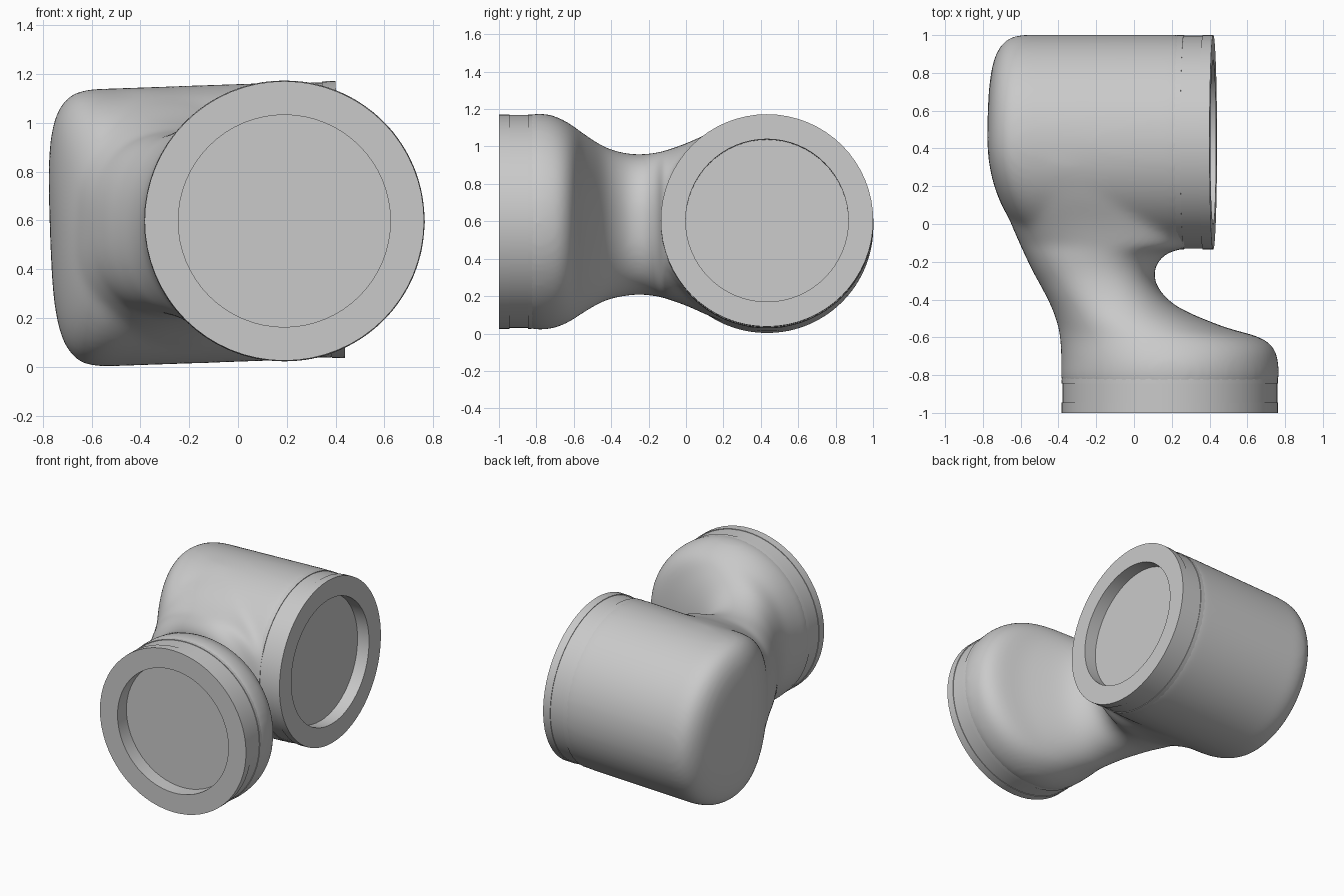
import bpy, bmesh, math
from mathutils import Matrix, Vector

cube = bpy.data.objects.get("Cube")
if cube:
    bpy.data.objects.remove(cube)

grey = bpy.data.materials.new("light_grey")
grey.use_nodes = True
grey.diffuse_color = (0.59, 0.59, 0.59, 1)
grey.node_tree.nodes["Principled BSDF"].inputs["Base Color"].default_value = (0.59, 0.59, 0.59, 1)

SEGMENTS = 64
TURN = [2 * math.pi * i / SEGMENTS for i in range(SEGMENTS)]


def skin(bm, rings):
    """Join rings of points into a closed tube."""
    loops = [[bm.verts.new(p) for p in ring] for ring in rings]
    for a, b in zip(loops, loops[1:]):
        for i in range(SEGMENTS):
            j = (i + 1) % SEGMENTS
            bm.faces.new((a[i], a[j], b[j], b[i]))
    bm.faces.new(loops[0][::-1])
    bm.faces.new(loops[-1])


def lathe(bm, profile, matrix):
    """Turn (distance, radius) points about the local x axis."""
    skin(bm, [[matrix @ Vector((d, r * math.cos(t), r * math.sin(t))) for t in TURN]
              for d, r in profile])


def smooth_path(points, steps):
    """Catmull-Rom interpolation through tuples of numbers."""
    pts = [points[0]] + points + [points[-1]]
    out = []
    for a, b, c, d in zip(pts, pts[1:], pts[2:], pts[3:]):
        for k in range(steps):
            t = k / steps
            out.append([0.5 * (2 * q + (r - p) * t + (2 * p - 5 * q + 4 * r - s) * t * t
                               + (3 * q - p - 3 * r + s) * t ** 3)
                        for p, q, r, s in zip(a, b, c, d)])
    return out + [list(points[-1])]


def finish(bm, name):
    bmesh.ops.recalc_face_normals(bm, faces=bm.faces)
    mesh = bpy.data.meshes.new(name)
    bm.to_mesh(mesh)
    bm.free()
    obj = bpy.data.objects.new(name, mesh)
    bpy.context.collection.objects.link(obj)
    mesh.materials.append(grey)
    return obj


# The side socket leans slightly upwards; the front socket faces -y
side_axis = Matrix.Translation((0, 0.433, 0.59)) @ Matrix.Rotation(-0.035, 4, 'Y')
front_axis = Matrix.Translation((0.19, 0, 0.598)) @ Matrix.Rotation(-math.pi / 2, 4, 'Z')

# Side barrel with a domed end, swept back towards the neck
bm = bmesh.new()
dome = [(-0.772, 0.02), (-0.768, 0.25), (-0.75, 0.4), (-0.717, 0.493), (-0.66, 0.552), (-0.585, 0.57)]
lathe(bm, smooth_path(dome, 5) + [(-0.3, 0.57), (0.26, 0.57), (0.33, 0.53)], side_axis)
for v in bm.verts:
    if v.co.x < -0.4:
        v.co.x += 0.5 * max(0, 0.45 - v.co.y) ** 2

# Neck: (y, left edge, right edge, half height)
stations = [
    (-0.9, -0.35, 0.73, 0.54), (-0.83, -0.385, 0.765, 0.575), (-0.74, -0.385, 0.765, 0.576),
    (-0.66, -0.387, 0.742, 0.55), (-0.6, -0.392, 0.665, 0.516), (-0.54, -0.402, 0.465, 0.475),
    (-0.44, -0.437, 0.235, 0.415), (-0.34, -0.487, 0.13, 0.385), (-0.25, -0.537, 0.108, 0.375),
    (-0.18, -0.57, 0.145, 0.381), (-0.145, -0.587, 0.2, 0.386), (-0.115, -0.6, 0.29, 0.394),
    (0, -0.65, 0.28, 0.434), (0.15, -0.704, 0.22, 0.5), (0.3, -0.738, 0.1, 0.553),
    (0.42, -0.74, 0.0, 0.56)]
rings = []
for y, left, right, half in smooth_path(stations, 5):
    blend = min(1, max(0, (y + 0.75) / 0.4))
    square = min(1, max(0, (y + 0.3) / 0.35))
    mid, wide, height = (left + right) / 2, (right - left) / 2, 0.598 - 0.015 * blend
    ring = []
    for t in TURN:
        c, s = math.cos(t), math.sin(t)
        # the outer side squares off to meet the barrel's domed end
        power = 1 - 0.12 * blend - (0.2 * square if c < 0 else 0)
        ring.append((mid + wide * math.copysign(abs(c) ** power, c), y,
                     height + half * math.copysign(abs(s) ** power, s)))
    rings.append(ring)
skin(bm, rings)

# Fuse barrel and neck into one flowing casting
body = finish(bm, "elbow_body")
fuse = body.modifiers.new("Fuse", 'REMESH')
fuse.mode = 'VOXEL'
fuse.voxel_size = 0.016
fuse.use_smooth_shade = True
soften = body.modifiers.new("Soften", 'SMOOTH')
soften.factor = 0.5
soften.iterations = 36


# Socket collars: shallow groove, lip and recessed floor
def collar(name, face, radius, matrix):
    bm = bmesh.new()
    groove = radius - 0.004
    profile = [(face - 0.2, 0.5), (face - 0.2, radius - 0.001), (face - 0.155, radius),
               (face - 0.155, groove), (face - 0.055, groove), (face - 0.055, radius),
               (face, radius), (face, 0.435), (face - 0.1, 0.435), (face - 0.1, 0.01)]
    lathe(bm, profile, matrix)
    obj = finish(bm, name)
    bpy.ops.object.select_all(action='DESELECT')
    obj.select_set(True)
    bpy.context.view_layer.objects.active = obj
    bpy.ops.object.shade_smooth_by_angle(angle=math.radians(30))


collar("side_collar", 0.42, 0.568, side_axis)
collar("front_collar", 1.0, 0.573, front_axis)
